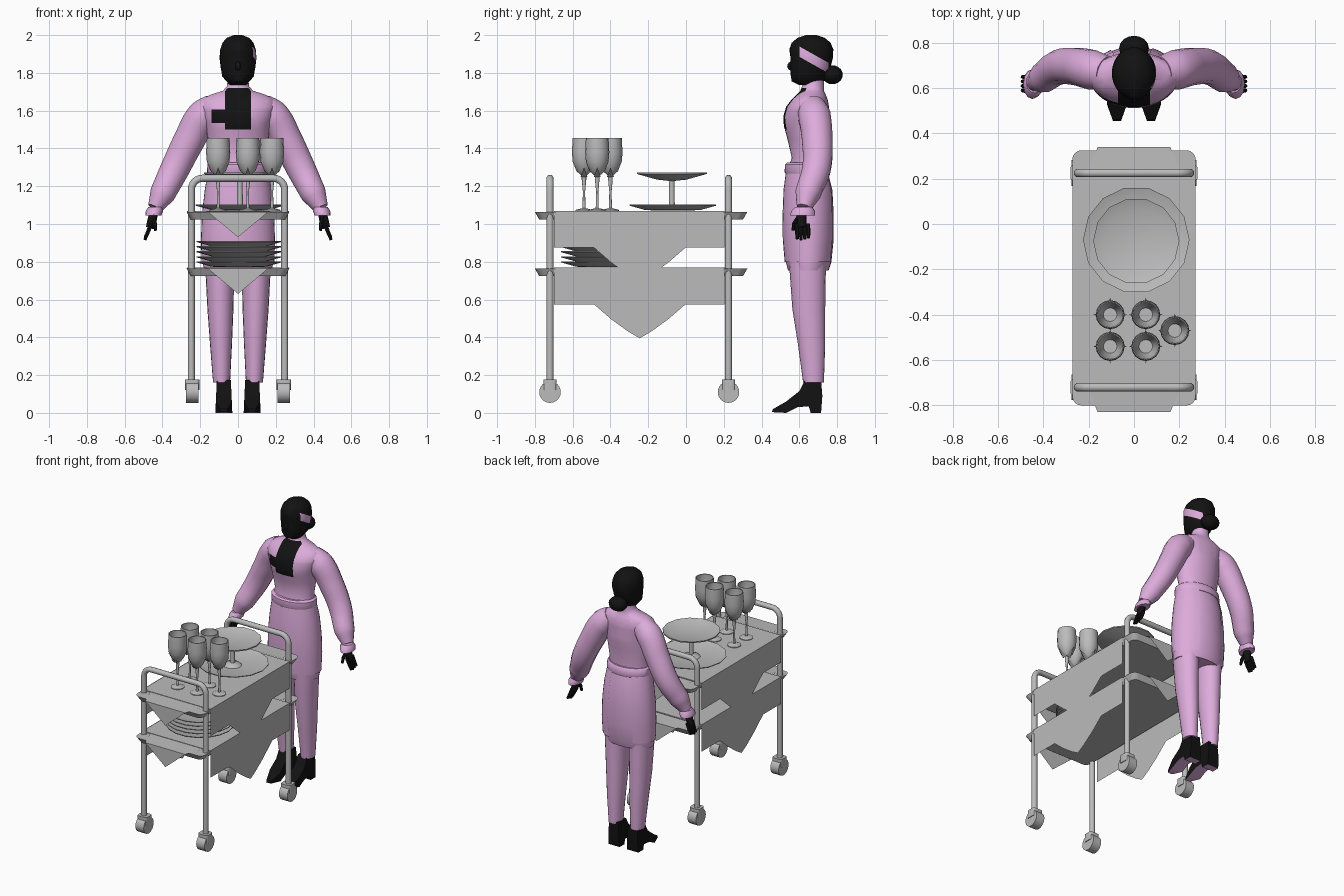
import bpy, bmesh, math
from mathutils import Vector

if "Cube" in bpy.data.objects:
    bpy.data.objects.remove(bpy.data.objects["Cube"])


def material(name, rgb):
    m = bpy.data.materials.new(name)
    m.use_nodes = True
    m.diffuse_color = (*rgb, 1)
    m.node_tree.nodes["Principled BSDF"].inputs["Base Color"].default_value = (*rgb, 1)
    return m


PINK = material("pink cloth", (0.72, 0.41, 0.71))
BLACK = material("black", (0.006, 0.006, 0.006))
GREY = material("light grey", (0.5, 0.5, 0.5))


def smooth(ob, angle=40):
    bpy.ops.object.select_all(action='DESELECT')
    ob.select_set(True)
    bpy.context.view_layer.objects.active = ob
    bpy.ops.object.shade_smooth_by_angle(angle=math.radians(angle))


def finish(name, bm, *mats, soft=True):
    bmesh.ops.recalc_face_normals(bm, faces=bm.faces)
    me = bpy.data.meshes.new(name)
    bm.to_mesh(me)
    bm.free()
    ob = bpy.data.objects.new(name, me)
    bpy.context.collection.objects.link(ob)
    for m in mats:
        me.materials.append(m)
    if soft:
        smooth(ob)
    return ob


def loft(rings, n=24, start=0.0, sweep=1.0, caps=True):
    """Join horizontal ellipses given as (x, y, z, rx, ry)."""
    bm = bmesh.new()
    closed = sweep == 1.0
    count = n if closed else n + 1
    rows = []
    for x, y, z, rx, ry in rings:
        angles = [math.tau * (start + sweep * i / n) for i in range(count)]
        rows.append([bm.verts.new((x + rx * math.cos(a), y + ry * math.sin(a), z)) for a in angles])
    for a, b in zip(rows, rows[1:]):
        for i in range(n):
            j = (i + 1) % count
            bm.faces.new((a[i], a[j], b[j], b[i]))
    if caps and closed:
        bm.faces.new(rows[0])
        bm.faces.new(rows[-1])
    return bm


def lathe(name, profile, at, n, mat=GREY):
    x, y, z = at
    return finish(name, loft([(x, y, z + h, r, r) for r, h in profile], n), mat)


def body(sections, x=0):
    """Sections given as (z, front y, back y, half width)."""
    return [(x, (f + b) / 2, z, w, (b - f) / 2) for z, f, b, w in sections]


def tube(name, points, mat, kind='BEZIER', sides=3):
    """Round sweep through (x, y, z, radius) points."""
    cu = bpy.data.curves.new(name, 'CURVE')
    cu.dimensions = '3D'
    cu.bevel_depth, cu.bevel_resolution, cu.use_fill_caps = 1, sides, True
    cu.resolution_u = 6
    sp = cu.splines.new(kind)
    pts = sp.bezier_points if kind == 'BEZIER' else sp.points
    pts.add(len(points) - 1)
    for p, (x, y, z, r) in zip(pts, points):
        p.co = (x, y, z) if kind == 'BEZIER' else (x, y, z, 1)
        p.radius = r
        if kind == 'BEZIER':
            p.handle_left_type = p.handle_right_type = 'AUTO'
    ob = bpy.data.objects.new(name, cu)
    bpy.context.collection.objects.link(ob)
    cu.materials.append(mat)
    bpy.ops.object.select_all(action='DESELECT')
    ob.select_set(True)
    bpy.context.view_layer.objects.active = ob
    bpy.ops.object.convert(target='MESH')
    smooth(bpy.context.view_layer.objects.active, 50)


def box(name, lo, hi, bevel=0.0, mat=GREY):
    bm = bmesh.new()
    bmesh.ops.create_cube(bm, size=1)
    for v in bm.verts:
        v.co = [(a + b) / 2 + c * (b - a) for a, b, c in zip(lo, hi, v.co)]
    if bevel:
        upright = [e for e in bm.edges if abs(e.verts[0].co.z - e.verts[1].co.z) > 0.01]
        bmesh.ops.bevel(bm, geom=upright, offset=bevel, segments=4, affect='EDGES', profile=0.5)
    return finish(name, bm, mat)


def sheet(name, *polygons):
    bm = bmesh.new()
    for poly in polygons:
        bm.faces.new([bm.verts.new(p) for p in poly])
    return finish(name, bm, GREY, soft=False)


def cut(bm, point, normal):
    bmesh.ops.bisect_plane(bm, geom=bm.verts[:] + bm.edges[:] + bm.faces[:],
                           plane_co=point, plane_no=normal, dist=1e-5)


# Trolley frame: two hoops with wheels
HALF, MID = 0.247, -0.245
for y, end in ((-0.72, "front"), (0.225, "rear")):
    arc = [(0.187 + 0.06 * math.cos(a), 1.182 + 0.06 * math.sin(a))
           for a in (math.pi / 2 * i / 6 for i in range(7))]
    path = [(HALF, 0.16)] + arc
    path += [(-x, z) for x, z in reversed(path)]
    tube(end + "_hoop", [(x, y, z, 0.019) for x, z in path], GREY, 'POLY')
    for s, side in ((1, "left"), (-1, "right")):
        bm = bmesh.new()
        bmesh.ops.create_cone(bm, cap_ends=True, segments=24, radius1=0.057, radius2=0.057, depth=0.066)
        for v in bm.verts:
            v.co = (s * 0.243 + v.co.z, y + v.co.x, 0.11 + v.co.y)
        finish(f"{end}_{side}_wheel", bm, GREY)
        box(f"{end}_{side}_wheel_cover", (s * 0.243 - 0.038, y - 0.035, 0.12),
            (s * 0.243 + 0.038, y + 0.035, 0.178), 0.015)

# Trays and their cloths
for z, level in ((1.07, "upper"), (0.77, "lower")):
    tray = box(level + "_tray", (-0.272, -0.8, z - 0.045), (0.272, 0.325, z - 0.006), 0.04)
    for v in tray.data.vertices:
        if v.co.z < z - 0.02:
            v.co.x *= 0.92
            v.co.y = MID + (v.co.y - MID) * 0.96
    box(level + "_cloth_top", (-0.27, -0.70, z - 0.006), (0.27, 0.205, z))
    for s, side in ((1, "left"), (-1, "right")):
        x = s * 0.269
        sheet(f"{level}_{side}_cloth_side",
              [(x, y, h) for y, h in ((-0.70, z), (0.205, z), (0.205, z - 0.195), (-0.70, z - 0.195))])
        edge = [(0.452, 0), (0.30, 0.145), (0.15, 0.275), (0.06, 0.34)]
        tip = [(-y, d) for y, d in edge] + [(0, 0.375)] + edge[::-1]
        sheet(f"{level}_{side}_cloth_point", [(s * 0.273, MID + y, z - d) for y, d in tip])
        near, far = MID - s * 0.46, MID - s * 0.585
        sheet(f"{level}_{side}_end_flap",
              [(-0.21, near, z), (0.21, near, z), (0.16, far, z - 0.006), (-0.16, far, z - 0.006)],
              [(-0.16, far, z - 0.006), (0.16, far, z - 0.006), (0, far, z - 0.14)])

# Tableware
PLATE = [(0.10, 0.002), (0.15, 0.004), (0.235, 0.027), (0.235, 0.032), (0.18, 0.014), (0.01, 0.012)]
lathe("large_plate", PLATE, (0.01, -0.07, 1.07), 14)
lathe("cake_stand", [(0.06, 0), (0.05, 0.01), (0.016, 0.02), (0.014, 0.145), (0.08, 0.152), (0.19, 0.182),
                     (0.19, 0.19), (0.14, 0.172), (0.01, 0.168)], (0.01, -0.075, 1.083), 14)
for i in range(5):
    lathe(f"stacked_plate_{i + 1}", [(r * 0.96, h) for r, h in PLATE], (0.005, -0.44, 0.77 + 0.027 * i), 18)
GLASS = [(0.045, 0), (0.045, 0.005), (0.008, 0.014), (0.006, 0.10), (0.012, 0.165), (0.012, 0.185),
         (0.04, 0.21), (0.06, 0.26), (0.064, 0.31), (0.06, 0.385), (0.055, 0.385), (0.058, 0.31), (0.03, 0.22)]
for i, (x, y) in enumerate([(-0.105, -0.40), (0.052, -0.40), (-0.105, -0.54), (0.052, -0.54), (0.18, -0.47)]):
    lathe(f"glass_{i + 1}", GLASS, (x, y, 1.07), 16)
    petals = []
    for k in range(4):
        out = Vector((math.cos(k * math.pi / 2), math.sin(k * math.pi / 2), 0))
        across = Vector((-out.y, out.x, 0)) * 0.018
        c = Vector((x, y, 1.25)) + out * 0.015
        petals.append([c - across, c + across, c + out * 0.06 + Vector((0, 0, 0.05))])
    sheet(f"glass_{i + 1}_petals", *petals)

# Blouse with dark chest panel
bm = loft(body([(1.28, 0.535, 0.74, 0.15), (1.35, 0.56, 0.735, 0.145), (1.45, 0.537, 0.75, 0.16),
                (1.52, 0.518, 0.757, 0.17), (1.57, 0.515, 0.757, 0.185), (1.62, 0.53, 0.757, 0.198),
                (1.66, 0.56, 0.75, 0.19), (1.685, 0.585, 0.74, 0.145), (1.705, 0.605, 0.73, 0.08),
                (1.73, 0.615, 0.73, 0.058), (1.76, 0.62, 0.73, 0.056)]), 32)
for x in (-0.14, -0.07, 0.07):
    cut(bm, (x, 0, 0), (1, 0, 0))
for z in (1.50, 1.535, 1.605, 1.72):
    cut(bm, (0, 0, z), (0, 0, 1))
for f in bm.faces:
    c = f.calc_center_median()
    panel = abs(c.x) < 0.07 and 1.50 < c.z < 1.72
    tab = -0.14 < c.x < 0 and 1.535 < c.z < 1.605
    f.material_index = int(c.y < 0.64 and (panel or tab))
finish("blouse", bm, PINK, BLACK)

# Skirt, apron and belt
SKIRT = [(0.755, 0.54, 0.755, 0.18), (0.80, 0.528, 0.77, 0.187), (0.92, 0.518, 0.782, 0.19),
         (1.05, 0.517, 0.782, 0.185), (1.18, 0.522, 0.775, 0.17), (1.28, 0.535, 0.75, 0.153)]
finish("skirt", loft(body(SKIRT), 32), PINK)
APRON = [(z, f - 0.006, b + 0.006, w + 0.006) for z, f, b, w in SKIRT[1:]]
finish("apron", loft(body(APRON), 32, 0.34, 0.84), PINK)
finish("belt", loft(body([(1.265, 0.528, 0.757, 0.16), (1.275, 0.522, 0.762, 0.164),
                          (1.315, 0.524, 0.755, 0.162), (1.325, 0.535, 0.748, 0.15)]), 32), PINK)

# Head, hair bun and ear patch
bm = loft(body([(1.735, 0.60, 0.72, 0.045), (1.755, 0.56, 0.73, 0.06), (1.78, 0.555, 0.745, 0.083),
                (1.83, 0.552, 0.765, 0.092), (1.88, 0.553, 0.778, 0.098), (1.925, 0.547, 0.78, 0.094),
                (1.96, 0.56, 0.765, 0.082), (1.985, 0.59, 0.735, 0.06), (2.0, 0.635, 0.69, 0.022)]), 28)
slope = Vector((0, 0.56, 1))
for z in (1.94, 1.885):
    cut(bm, (0, 0.6, z), slope)
for y in (0.6, 0.755):
    cut(bm, (0, y, 0), (0, 1, 0))
for f in bm.faces:
    c = f.calc_center_median()
    height = c.z + 0.56 * (c.y - 0.6)
    f.material_index = int(c.x > 0.02 and 0.6 < c.y < 0.755 and 1.885 < height < 1.94)
finish("head", bm, BLACK, PINK)
tube("nose", [(0, 0.57, 1.865, 0.008), (0, 0.55, 1.835, 0.015), (0, 0.565, 1.815, 0.01)], BLACK)
bm = bmesh.new()
bmesh.ops.create_uvsphere(bm, u_segments=16, v_segments=10, radius=1)
for v in bm.verts:
    v.co = (v.co.x * 0.066, 0.775 + v.co.y * 0.055, 1.79 + v.co.z * 0.05)
finish("hair_bun", bm, BLACK)

# Limbs
for s, side in ((1, "left"), (-1, "right")):
    tube(side + "_sleeve", [(s * x, y, z, r) for x, y, z, r in (
        (0.12, 0.665, 1.62, 0.075), (0.185, 0.68, 1.57, 0.088), (0.26, 0.695, 1.44, 0.083),
        (0.335, 0.69, 1.29, 0.077), (0.40, 0.645, 1.16, 0.068), (0.44, 0.625, 1.085, 0.04))], PINK, sides=5)
    cuff = [(s * 0.437, 0.623, 1.09, 0.038, 0.045), (s * 0.442, 0.62, 1.07, 0.046, 0.062),
            (s * 0.448, 0.617, 1.045, 0.042, 0.066)]
    finish(side + "_cuff", loft(cuff, 12), PINK)
    tube(side + "_palm", [(s * 0.445, 0.62, 1.07, 0.022), (s * 0.455, 0.612, 1.02, 0.026),
                          (s * 0.467, 0.615, 0.98, 0.022)], BLACK)
    for k in range(4):
        y = 0.585 + 0.02 * k
        tube(f"{side}_finger_{k + 1}", [(s * 0.46, y, 1.0, 0.012), (s * 0.478, y + 0.003, 0.955, 0.011),
                                        (s * 0.493, y + 0.004, 0.915 + 0.006 * abs(k - 1), 0.008)], BLACK, 'POLY', 1)
    tube(side + "_thumb", [(s * 0.45, 0.60, 1.04, 0.014), (s * 0.44, 0.572, 1.0, 0.012),
                           (s * 0.437, 0.567, 0.965, 0.008)], BLACK, 'POLY', 1)

    finish(side + "_trouser_leg", loft([
        (s * 0.087, 0.675, 0.16, 0.045, 0.055), (s * 0.09, 0.665, 0.36, 0.058, 0.072),
        (s * 0.093, 0.65, 0.55, 0.069, 0.087), (s * 0.097, 0.643, 0.80, 0.078, 0.098)], 20), PINK)

    # Heeled shoe with pink sole
    outline = [(0.455, 0.004), (0.46, 0.02), (0.53, 0.06), (0.60, 0.115), (0.63, 0.175), (0.715, 0.175),
               (0.722, 0.09), (0.715, 0), (0.66, 0), (0.65, 0.035), (0.59, 0.03), (0.53, 0)]
    bm = bmesh.new()
    rows = []
    for e in (-1, 1):
        rows.append([bm.verts.new((s * 0.075 + e * min(0.045, 0.018 + (y - 0.455) * 0.4) * (1 - z), y, z))
                     for y, z in outline])
        bm.faces.new(rows[-1])
    for i in range(len(outline)):
        j = (i + 1) % len(outline)
        bm.faces.new((rows[0][i], rows[0][j], rows[1][j], rows[1][i]))
    bmesh.ops.recalc_face_normals(bm, faces=bm.faces)
    for f in bm.faces:
        f.material_index = int(f.normal.z < -0.5)
    finish(side + "_shoe", bm, BLACK, PINK)
